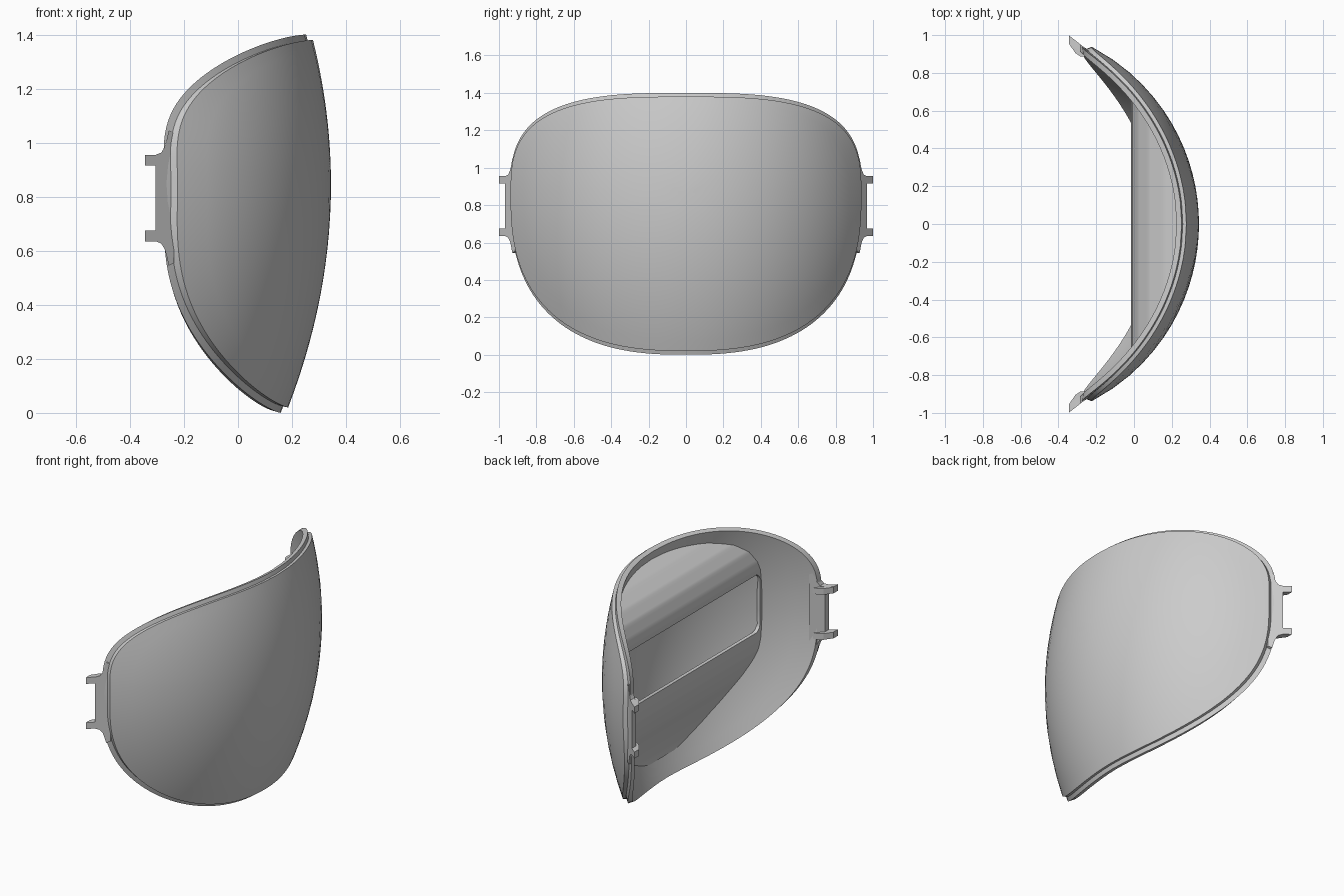
import bpy, bmesh, math

if "Cube" in bpy.data.objects:
    bpy.data.objects.remove(bpy.data.objects["Cube"])

AXIS, RADIUS, BULGE, MID = -0.715, 1.059, 2.15, 0.845   # barrel-shaped visor surface
WAIST = 0.85                                            # widest level of the outline

grey = bpy.data.materials.new("plain grey")
grey.use_nodes = True
grey.diffuse_color = (0.6, 0.6, 0.6, 1)
grey.node_tree.nodes["Principled BSDF"].inputs["Base Color"].default_value = (0.6, 0.6, 0.6, 1)


def make(name, bm):
    bmesh.ops.recalc_face_normals(bm, faces=bm.faces)
    mesh = bpy.data.meshes.new(name)
    bm.to_mesh(mesh)
    bm.free()
    mesh.materials.append(grey)
    ob = bpy.data.objects.new(name, mesh)
    bpy.context.collection.objects.link(ob)
    return ob


def smooth(ob):
    bpy.ops.object.select_all(action='DESELECT')
    ob.select_set(True)
    bpy.context.view_layer.objects.active = ob
    bpy.ops.object.shade_smooth_by_angle(angle=math.radians(30))


def radius_at(z, drop):
    return RADIUS - drop - (z - MID) ** 2 / (2 * BULGE)


def surface(y, z, drop):
    return AXIS + math.sqrt(radius_at(z, drop) ** 2 - y * y), y, z


def outline(t, half, low, high):
    c, s = math.cos(t), math.sin(t)
    n = 3.1 if s > 0 else 2.55
    y = math.copysign(abs(c) ** (2 / n), c) * half
    return y, math.copysign(abs(s) ** (2 / n), s) * (high - WAIST if s > 0 else WAIST - low)


def shell(name, outer, inner, count=160, rings=14):
    """Closed shell; each side is (half width, bottom, top, drop below the barrel)."""
    bm = bmesh.new()
    edges = []
    for half, low, high, drop in (outer, inner):
        centre = bm.verts.new(surface(0, WAIST, drop))
        prev = None
        for k in range(1, rings + 1):
            f = k / rings
            ring = []
            for i in range(count):
                y, z = outline(math.tau * i / count, half, low, high)
                ring.append(bm.verts.new(surface(y * f, WAIST + z * f, drop)))
            for i in range(count):
                j = (i + 1) % count
                if prev:
                    bm.faces.new((prev[i], prev[j], ring[j], ring[i]))
                else:
                    bm.faces.new((centre, ring[i], ring[j]))
            prev = ring
        edges.append(prev)
    for i in range(count):
        j = (i + 1) % count
        bm.faces.new((edges[0][i], edges[0][j], edges[1][j], edges[1][i]))
    smooth(make(name, bm))


def prism(name, lower, upper):
    """Solid between two matching polygons."""
    bm = bmesh.new()
    a = [bm.verts.new(p) for p in lower]
    b = [bm.verts.new(p) for p in upper]
    bm.faces.new(a)
    bm.faces.new(b)
    for i in range(len(a)):
        j = (i + 1) % len(a)
        bm.faces.new((a[i], a[j], b[j], b[i]))
    return make(name, bm)


# Outer lens and the slightly larger frame behind it
shell("outer_lens", (0.938, 0.02, 1.38, 0.0), (0.928, 0.024, 1.376, 0.02))
shell("rear_frame", (0.94, 0.0, 1.40, 0.02), (0.905, 0.008, 1.39, 0.05))

# Inner panel: a profile stretched sideways until it meets the shell
profile = [(0.238, 1.335), (0.15, 1.3), (0.07, 1.25), (0.02, 1.19), (-0.007, 1.12), (-0.015, 1.07),
           (-0.015, 0.64), (-0.01, 0.58), (0.008, 0.515), (0.04, 0.435), (0.08, 0.35), (0.12, 0.26),
           (0.15, 0.18), (0.169, 0.11)]
bm = bmesh.new()
rows = []
for (x0, z0), (x1, z1) in zip(profile, profile[1:]):
    for k in range(5):
        x, z = x0 + (x1 - x0) * k / 5, z0 + (z1 - z0) * k / 5
        reach = radius_at(z, 0.047) ** 2 - (x - AXIS) ** 2
        y = math.sqrt(max(reach, 0.0004))
        rows.append([bm.verts.new((x, s * y, z)) for s in (-1, 1)])
for a, b in zip(rows, rows[1:]):
    bm.faces.new((a[0], a[1], b[1], b[0]))
panel = make("inner_panel", bm)
solid = panel.modifiers.new("thickness", 'SOLIDIFY')
solid.thickness = 0.022
# Thicken away from the wearer, towards the lens
solid.offset = -1 if panel.data.polygons[len(rows) // 2].normal.x < 0 else 1

# Window with rounded corners
corner, hy, hz = 0.045, 0.705, 0.18
loop = []
for i in range(24):
    t = math.tau * (i + 0.5) / 24
    c, s = math.cos(t), math.sin(t)
    loop.append((math.copysign(hy - corner, c) + corner * c,
                 0.87 + math.copysign(hz - corner, s) + corner * s))
cutter = prism("window_cutter", [(-0.1, y, z) for y, z in loop], [(0.05, y, z) for y, z in loop])
cutter.hide_render = True
cut = panel.modifiers.new("window", 'BOOLEAN')
cut.object, cut.operation, cut.solver = cutter, 'DIFFERENCE', 'EXACT'
graph = bpy.context.evaluated_depsgraph_get()
cut_mesh = bpy.data.meshes.new_from_object(panel.evaluated_get(graph))
panel.modifiers.clear()
panel.data = cut_mesh
bpy.data.objects.remove(cutter)
smooth(panel)

# Side tabs growing out of the frame edge, with two hooked prongs each
tab_mid = 0.795
half_tab = [(-0.236, 0.24), (-0.256, 0.25), (-0.264, 0.215), (-0.271, 0.19), (-0.284, 0.168), (-0.305, 0.16),
            (-0.345, 0.16), (-0.345, 0.12), (-0.305, 0.12)]
tab = [(x, tab_mid + h) for x, h in half_tab] + [(x, tab_mid - h) for x, h in reversed(half_tab)]
lip = [(-0.345, 0.995), (-0.345, 0.955), (-0.31, 0.905), (-0.285, 0.888), (-0.25, 0.885), (-0.25, 0.915)]


def tab_y(x):
    return 0.932 - (x + 0.26) * 0.79


for side, label in ((1, "left"), (-1, "right")):
    smooth(prism(label + "_tab", [(x, side * tab_y(x), z) for x, z in tab],
                 [(x, side * (tab_y(x) - 0.04), z) for x, z in tab]))
    for level, name in ((0.121, "_upper_prong"), (-0.159, "_lower_prong")):
        z = tab_mid + level
        prism(label + name, [(x, side * y, z) for x, y in lip],
              [(x, side * y, z + 0.038) for x, y in lip])
